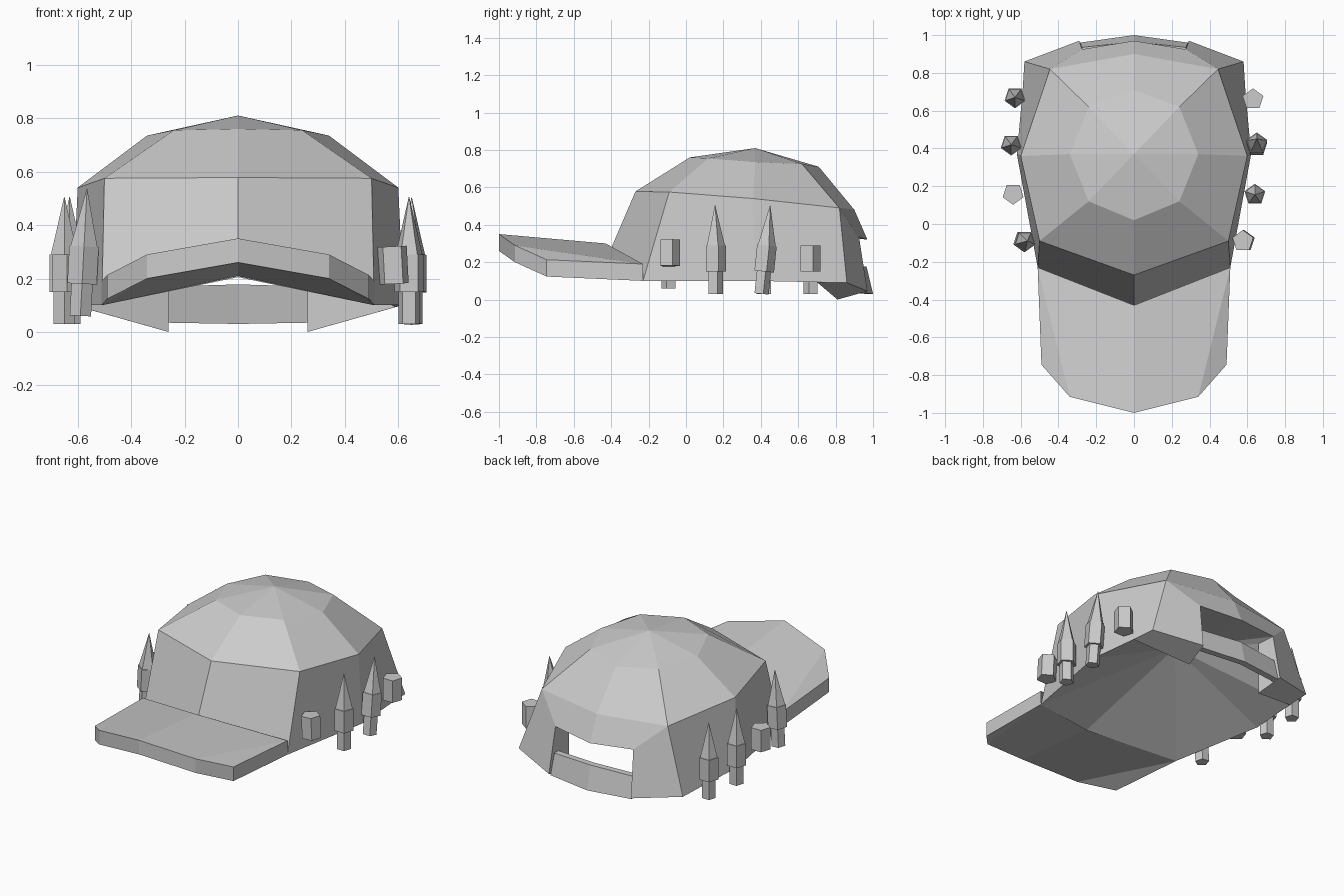
import bpy, bmesh
from math import radians
from mathutils import Matrix

if "Cube" in bpy.data.objects:
    bpy.data.objects.remove(bpy.data.objects["Cube"])


def half_mesh(name, verts, faces):
    """Build the +x half of a part and mirror it across x = 0."""
    me = bpy.data.meshes.new(name)
    me.from_pydata(verts, [], faces)
    bm = bmesh.new()
    bm.from_mesh(me)
    bmesh.ops.recalc_face_normals(bm, faces=bm.faces)
    bm.to_mesh(me)
    bm.free()
    ob = bpy.data.objects.new(name, me)
    bpy.context.collection.objects.link(ob)
    m = ob.modifiers.new("mirror", 'MIRROR')
    m.use_clip = True
    m.merge_threshold = 0.001
    return ob


# Crown: half rings from front to back, faceted dome, open at the back
apex = [(0, .37, .81)]
ring1 = [(0, .02, .76), (.24, .12, .755), (.34, .37, .735), (.24, .62, .725), (0, .71, .71)]
ring2 = [(0, -.27, .578), (.5, -.09, .575), (.6, .36, .54), (.445, .82, .49), (0, .9, .48)]
rim = [(0, -.43, .205), (.51, -.23, .10), (.62, .37, .10), (.58, .86, .09),
       (.29, .97, .045), (.26, .81, 0), (.275, .925, .335), (0, .97, .32)]
inside = [(0, .37, .40), (.59, .70, .093), (.26, .81, .33)]
A, R1, R2, R3, C, W, T = 0, 1, 6, 11, 19, 20, 21
faces = [(A, R1 + i, R1 + i + 1) for i in range(4)]
faces += [(R1 + i, R2 + i, R2 + i + 1, R1 + i + 1) for i in range(4)]
faces += [(R2 + i, R3 + i, R3 + i + 1, R2 + i + 1) for i in (0, 1)]
faces += [(R2 + 2, R3 + 2, W, R3 + 3, R2 + 3)]
# back panel and the strip above the opening
faces += [(R2 + 3, R3 + 3, R3 + 4, R3 + 6), (R2 + 3, R3 + 6, R3 + 7, R2 + 4)]
# panel end, underside and inner face, then the shallow fan underneath
faces += [(R3 + 4, R3 + 5, T, R3 + 6), (R3 + 3, W, R3 + 5, R3 + 4), (W, T, R3 + 5)]
fan = [R3, R3 + 1, R3 + 2, W, T, R3 + 6, R3 + 7]
faces += [(C, b, a) for a, b in zip(fan, fan[1:])]
half_mesh("crown", apex + ring1 + ring2 + rim + inside, faces)

# Brim: top outline and the same outline lowered
top = [(0, -.43, .30), (0, -1, .35), (.34, -.915, .29), (.49, -.745, .213), (.51, -.23, .19)]
low = [(x, y, z - .09) for x, y, z in top]
faces = [(0, 1, 2, 4), (2, 3, 4), (5, 9, 7, 6), (7, 9, 8)]
faces += [(i, i + 5, i + 6, i + 1) for i in (1, 2, 3)]
half_mesh("brim", top + low, faces)

# Adjustment strap across the back opening, closed with thickness
outer = [(0, .965, .178), (.275, .935, .17), (.285, .96, .035), (0, 1, .03)]
inner = [(x, y - .04, z) for x, y, z in outer]
half_mesh("back_strap", outer + inner,
          [(0, 1, 2, 3), (7, 6, 5, 4), (0, 4, 5, 1), (1, 5, 6, 2), (2, 6, 7, 3)])


def lathe5(name, profile, frame):
    """Five-sided turned part from (radius, height) pairs."""
    bm = bmesh.new()
    for (r0, z0), (r1, z1) in zip(profile, profile[1:]):
        bmesh.ops.create_cone(bm, cap_ends=True, segments=5, radius1=r0, radius2=r1,
                              depth=z1 - z0, matrix=Matrix.Translation((0, 0, (z0 + z1) / 2)))
    bm.transform(frame)
    me = bpy.data.meshes.new(name)
    bm.to_mesh(me)
    bm.free()
    bpy.context.collection.objects.link(bpy.data.objects.new(name, me))


# Side loops, some holding a pointed round: side, x, y, z of middle, filled, lean in, lean back
loops = [(1, .58, -.09, .25, False, 3, 0), (1, .64, .155, .22, True, 0, 0),
         (1, .65, .42, .22, True, 0, 6), (1, .63, .66, .22, False, 0, 0),
         (-1, .58, -.09, .25, True, 3, 0), (-1, .64, .16, .22, False, 0, 0),
         (-1, .65, .42, .22, True, 0, 0), (-1, .63, .67, .22, True, 0, 0)]
for i, (s, x, y, z, filled, lean, back) in enumerate(loops):
    frame = (Matrix.Translation((s * x, y, z)) @ Matrix.Rotation(radians(-s * lean), 4, 'Y')
             @ Matrix.Rotation(radians(-back), 4, 'X')
             @ Matrix.Rotation(radians(0 if s > 0 else 180), 4, 'Z'))
    lathe5(f"loop_{i}", [(.058, -.07), (.058, .07)], frame)
    if filled:
        lathe5(f"round_{i}", [(.042, -.19), (.042, .07)], frame)
        lathe5(f"round_tip_{i}", [(.053, .07), (.038, .13), (.001, .285)], frame)
